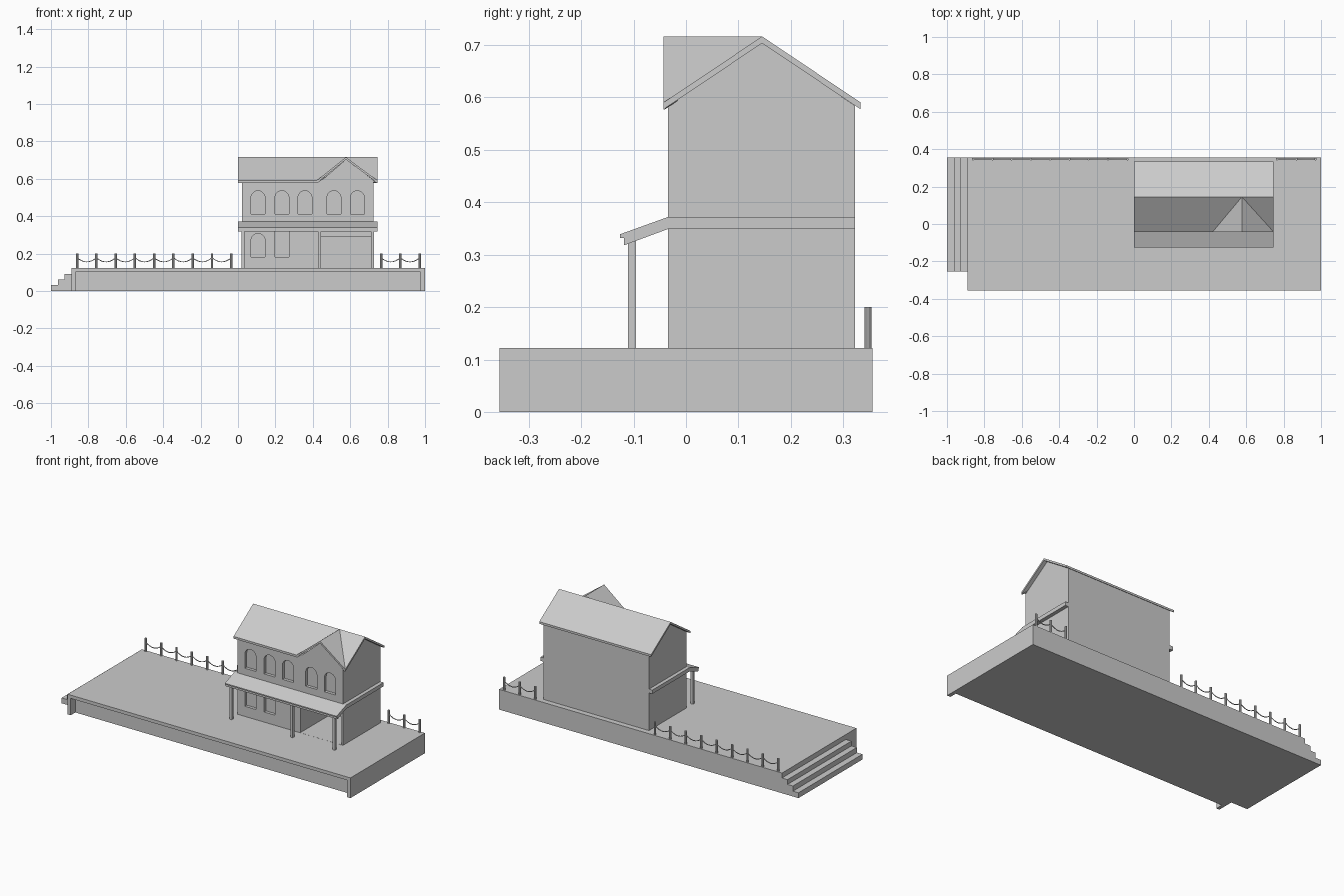
import bpy, bmesh, math
from mathutils import Vector

if "Cube" in bpy.data.objects:
    bpy.data.objects.remove(bpy.data.objects["Cube"])


def prism(name, pts, axis, a, b):
    """Extrude a 2D profile: axis x -> (y,z) points, axis y -> (x,z) points."""
    def at(p, t):
        return (t, p[0], p[1]) if axis == 'x' else (p[0], t, p[1])
    bm = bmesh.new()
    lo = [bm.verts.new(at(p, a)) for p in pts]
    hi = [bm.verts.new(at(p, b)) for p in pts]
    bm.faces.new(lo)
    bm.faces.new(hi)
    n = len(pts)
    for i in range(n):
        j = (i + 1) % n
        bm.faces.new((lo[i], lo[j], hi[j], hi[i]))
    bmesh.ops.recalc_face_normals(bm, faces=bm.faces)
    me = bpy.data.meshes.new(name)
    bm.to_mesh(me)
    bm.free()
    ob = bpy.data.objects.new(name, me)
    bpy.context.collection.objects.link(ob)
    return ob


def box(name, x0, x1, y0, y1, z0, z1):
    return prism(name, [(x0, z0), (x1, z0), (x1, z1), (x0, z1)], 'y', y0, y1)


def cut(target, cutters):
    """Subtract each cutter, then remove it."""
    bpy.context.view_layer.objects.active = target
    for c in cutters:
        m = target.modifiers.new("cut", 'BOOLEAN')
        m.operation, m.solver, m.object = 'DIFFERENCE', 'EXACT', c
        bpy.ops.object.modifier_apply(modifier=m.name)
        bpy.data.objects.remove(c)


def arch(xc, z0, z1, w=0.075, n=10):
    """Round-topped window outline."""
    r = w / 2
    return [(xc - r, z0), (xc + r, z0)] + [
        (xc + r * math.cos(math.pi * i / n), z1 - r + r * math.sin(math.pi * i / n))
        for i in range(n + 1)]


# Platform with a recess under its front lip
platform = box("platform", -0.89, 1.0, -0.355, 0.355, 0, 0.122)
cut(platform, [box("platform_cutter", -0.87, 0.977, -0.4, -0.31, -0.05, 0.102)])

# Three steps at the left end
prism("steps", [(-1, 0), (-0.89, 0), (-0.89, 0.092), (-0.927, 0.092), (-0.927, 0.063),
                (-0.963, 0.063), (-0.963, 0.032), (-1, 0.032)], 'y', -0.255, 0.355)

# House body with recessed windows and a deep open room
Y0, Y1, YR = -0.034, 0.322, 0.145
house = prism("house_walls", [(Y0, 0.12), (Y1, 0.12), (Y1, 0.584), (YR, 0.704), (Y0, 0.584)],
              'x', 0.022, 0.725)
cutters = [prism("window_cutter", arch(x, 0.413, 0.536), 'y', -0.1, Y0 + 0.018)
           for x in (0.107, 0.235, 0.358, 0.513, 0.638)]
cutters.append(prism("window_cutter", arch(0.107, 0.183, 0.308), 'y', -0.1, Y0 + 0.018))
cutters.append(box("window_cutter", 0.198, 0.272, -0.1, Y0 + 0.018, 0.183, 0.33))
cutters.append(box("room_cutter", 0.44, 0.714, -0.1, 0.305, 0.1225, 0.292))
cut(house, cutters)

# Main roof, with the eave opened below the front gable
E0, E1, EZ, RZ, T = -0.043, 0.333, 0.59, 0.716, 0.013
roof = prism("main_roof", [(E0, EZ - T), (YR, RZ - T), (E1, EZ - T), (E1, EZ), (YR, RZ), (E0, EZ)],
             'x', 0.0, 0.747)
GL, GC, GR = 0.42, 0.577, 0.747
cut(roof, [prism("eave_cutter", [(GL + 0.005, 0.55), (GR - 0.005, 0.55), (GR - 0.005, EZ - T),
                                 (GC, RZ - T), (GL + 0.005, EZ - T)], 'y', -0.1, Y0)])


def taper_back(ob, back, eave_y):
    """Pull the rear eave corners forward so the gable meets the main slope in valleys."""
    for v in ob.data.vertices:
        if abs(v.co.y - back) < 1e-4 and abs(v.co.x - GC) > 0.01:
            v.co.y = eave_y


# Front gable: roof slabs and wall below them
gable = prism("gable_roof", [(GL, EZ - T), (GC, RZ - T), (GR, EZ - T), (GR, EZ), (GC, RZ), (GL, EZ)],
              'y', E0, YR)
taper_back(gable, YR, E0 + 0.003)
gable_wall = prism("gable_wall", [(GL + 0.01, EZ - T), (0.725, EZ - T), (0.725, EZ + 0.003),
                                  (GC, RZ - T)], 'y', Y0, YR - 0.005)
taper_back(gable_wall, YR - 0.005, Y0 + 0.003)

# Porch roof and the band that continues along the sides
prism("porch_roof", [(Y1, 0.372), (Y0, 0.372), (-0.12, 0.341), (-0.126, 0.339), (-0.126, 0.332),
                     (-0.118, 0.332), (-0.118, 0.318), (Y0, 0.349), (Y1, 0.349)], 'x', 0.0, 0.747)

# Porch posts
for x in (0.028, 0.435, 0.718):
    box("porch_post", x - 0.008, x + 0.008, -0.111, -0.095, 0.12, 0.328)

# Rope fence along the back edge
FY, PITCH = 0.347, 0.103


def rope(xa, xb):
    cu = bpy.data.curves.new("fence_rope", 'CURVE')
    cu.dimensions = '3D'
    cu.bevel_depth, cu.bevel_resolution = 0.0025, 1
    sp = cu.splines.new('POLY')
    n = 8
    sp.points.add(n)
    for i in range(n + 1):
        t = i / n
        sp.points[i].co = (xa + (xb - xa) * t, FY, 0.178 - 0.022 * 4 * t * (1 - t), 1)
    bpy.context.collection.objects.link(bpy.data.objects.new("fence_rope", cu))


for start, count in ((-0.86, 9), (0.765, 3)):
    for i in range(count):
        x = start + i * PITCH
        bpy.ops.mesh.primitive_cylinder_add(vertices=10, radius=0.007, depth=0.08,
                                            location=(x, FY, 0.16))
        bpy.context.object.name = "fence_post"
        if i:
            rope(x - PITCH, x)
